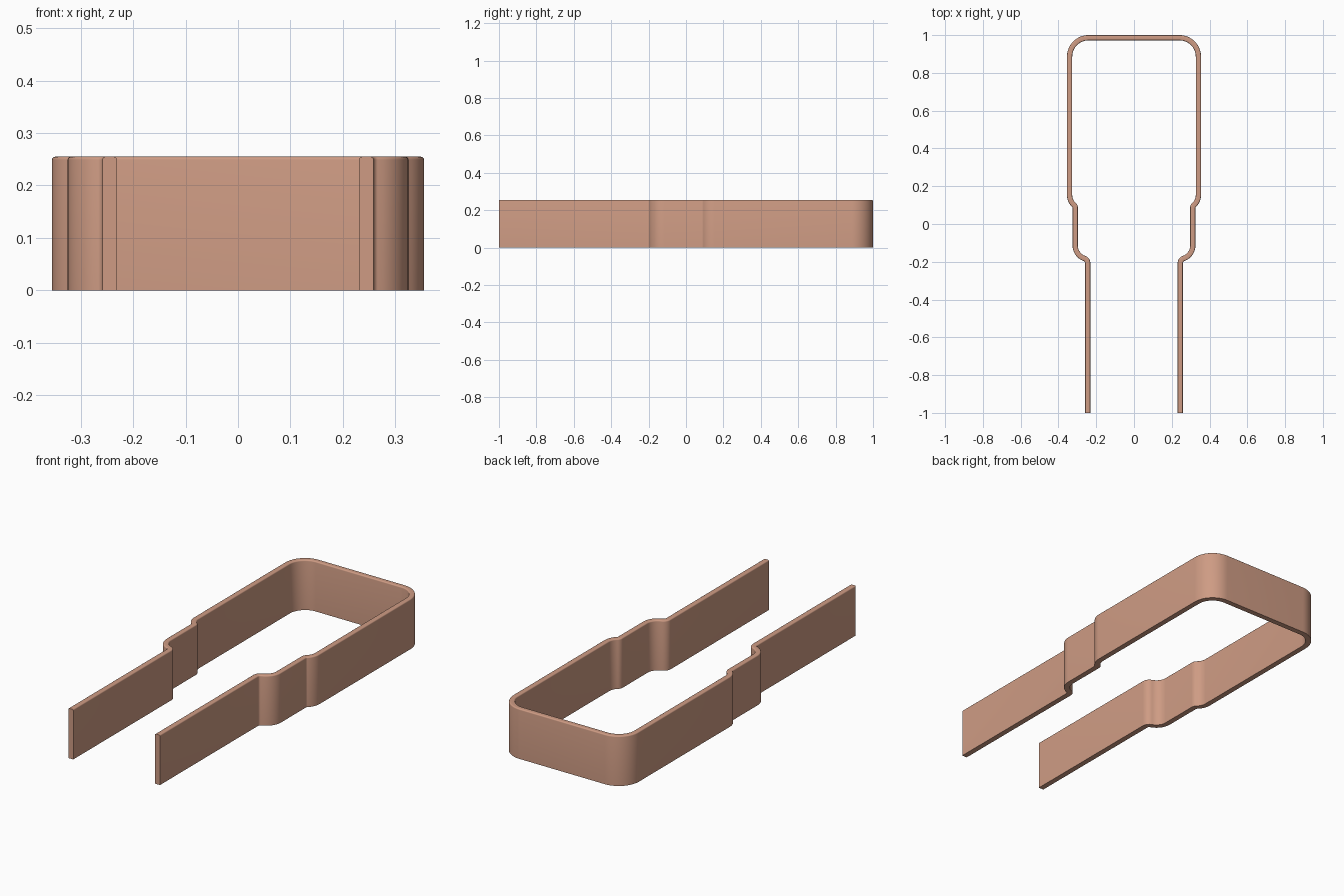
import bpy, bmesh
from math import sin, cos, radians, atan2, degrees, pi

if "Cube" in bpy.data.objects:
    bpy.data.objects.remove(bpy.data.objects["Cube"])

T, H, R = 0.014, 0.255, 0.006   # half thickness, height, top edge rounding


def arc(cx, cy, r, a0, a1, side, n=10):
    """Centre-line points with outward normals: (x, y, nx, ny)."""
    pts = []
    for i in range(n + 1):
        a = radians(a0 + (a1 - a0) * i / n)
        c, s = cos(a), sin(a)
        pts.append((cx + r * c, cy + r * s, side * c, side * s))
    return pts


def s_bend(x0, r0, x1, r1, y1):
    """Two tangent arcs stepping outward from x0 to x1."""
    ax, bx = x0 + r0, x1 - r1
    dx = bx - ax
    dy = ((r0 + r1) ** 2 - dx * dx) ** 0.5
    t = degrees(atan2(dy, dx))
    return arc(ax, y1 - dy, r0, 180, t, -1) + arc(bx, y1, r1, t - 180, 0, 1)[1:]


# Right half of the path, from the leg tip to the closed end
half = [(0.245, -1.0, 1, 0)]
half += s_bend(0.245, 0.026, 0.311, 0.071, -0.115)
half += s_bend(0.311, 0.020, 0.341, 0.070, 0.153)
half += arc(0.241, 0.886, 0.1, 0, 90, 1, 16)
path = half + [(-x, y, -nx, ny) for x, y, nx, ny in reversed(half)]

# Strip cross-section (offset, height) with rounded upper edges
section = [(-T, 0), (T, 0)]
section += [(T - R + R * cos(i * pi / 8), H - R + R * sin(i * pi / 8)) for i in range(5)]
section += [(-T + R - R * sin(i * pi / 8), H - R + R * cos(i * pi / 8)) for i in range(5)]

# Sweep the section along the path
bm = bmesh.new()
rings = [[bm.verts.new((x + nx * o, y + ny * o, z)) for o, z in section]
         for x, y, nx, ny in path]
k = len(section)
for a, b in zip(rings, rings[1:]):
    for j in range(k):
        bm.faces.new((a[j], a[(j + 1) % k], b[(j + 1) % k], b[j]))
bm.faces.new(rings[0])
bm.faces.new(rings[-1])
bmesh.ops.recalc_face_normals(bm, faces=bm.faces)
mesh = bpy.data.meshes.new("bent_strip_clip")
bm.to_mesh(mesh)
bm.free()

clip = bpy.data.objects.new("bent_strip_clip", mesh)
bpy.context.collection.objects.link(clip)
mat = bpy.data.materials.new("copper")
mat.diffuse_color = (0.62, 0.33, 0.23, 1)
mat.use_nodes = True
mat.node_tree.nodes["Principled BSDF"].inputs["Base Color"].default_value = mat.diffuse_color
mesh.materials.append(mat)

bpy.context.view_layer.objects.active = clip
clip.select_set(True)
bpy.ops.object.shade_smooth_by_angle(angle=radians(30))
